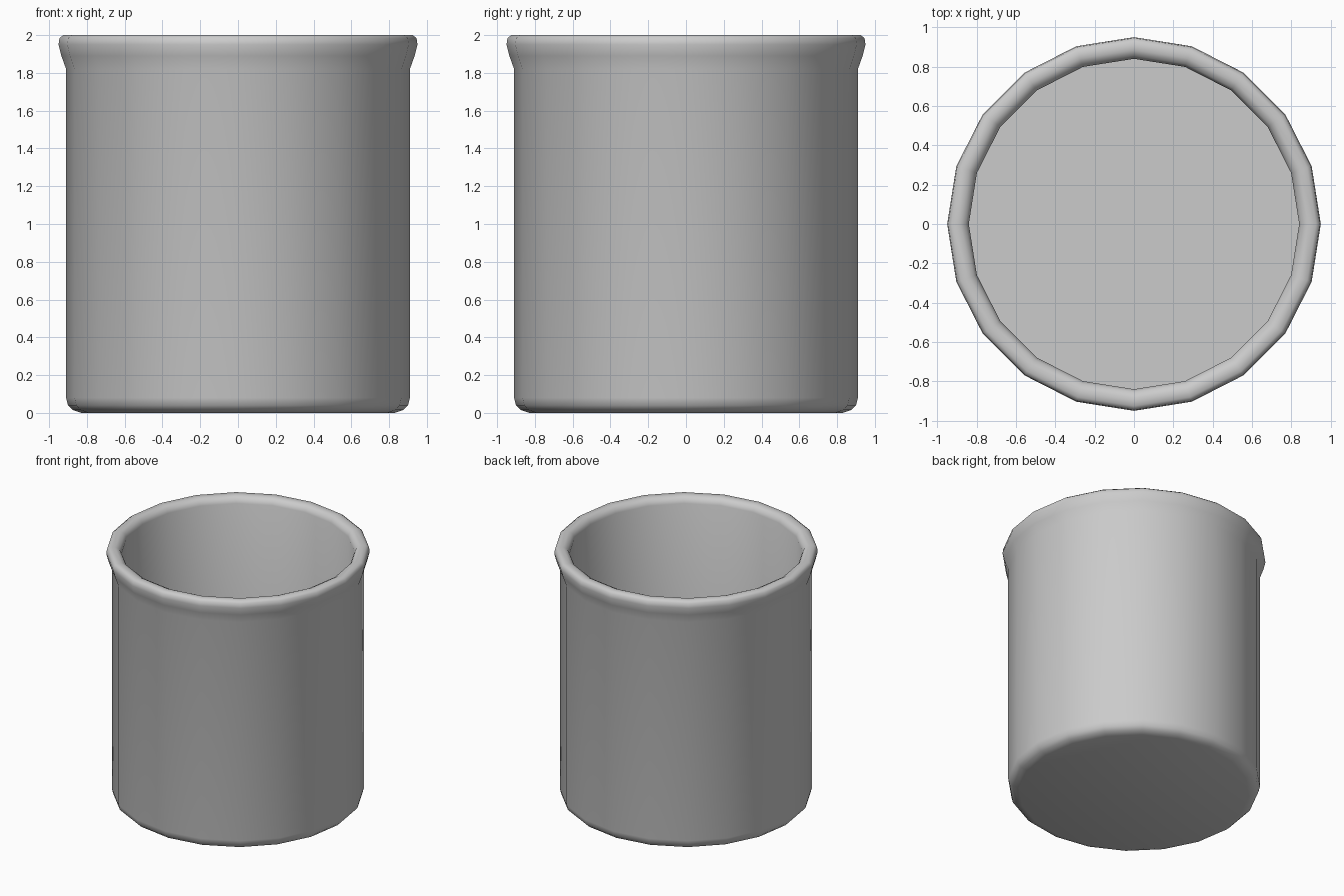
import bpy, bmesh, math

if "Cube" in bpy.data.objects:
    bpy.data.objects.remove(bpy.data.objects["Cube"])

SIDES = 20

# Half section of the pot: (radius, height), from base centre round the lip to the inner floor
profile = [(0.83, 0.0), (0.875, 0.015), (0.9, 0.04), (0.91, 0.08),
           (0.91, 1.82), (0.935, 1.89), (0.95, 1.95), (0.945, 1.985), (0.925, 2.0),
           (0.885, 2.0), (0.855, 1.985), (0.84, 1.95), (0.84, 0.07)]

# Round pot with flared lip
bm = bmesh.new()
rings = []
for r, z in profile:
    rings.append([bm.verts.new((r * math.cos(2 * math.pi * i / SIDES),
                                r * math.sin(2 * math.pi * i / SIDES), z))
                  for i in range(SIDES)])
for lower, upper in zip(rings, rings[1:]):
    for i in range(SIDES):
        j = (i + 1) % SIDES
        bm.faces.new((lower[i], lower[j], upper[j], upper[i]))

# Base and inner floor
bm.faces.new(rings[0][::-1])
bm.faces.new(rings[-1])
bmesh.ops.recalc_face_normals(bm, faces=bm.faces)

mesh = bpy.data.meshes.new("pot")
bm.to_mesh(mesh)
bm.free()
pot = bpy.data.objects.new("pot", mesh)
bpy.context.collection.objects.link(pot)

# Smooth walls, crisp floor edge
bpy.context.view_layer.objects.active = pot
pot.select_set(True)
bpy.ops.object.shade_smooth_by_angle(angle=math.radians(50))
